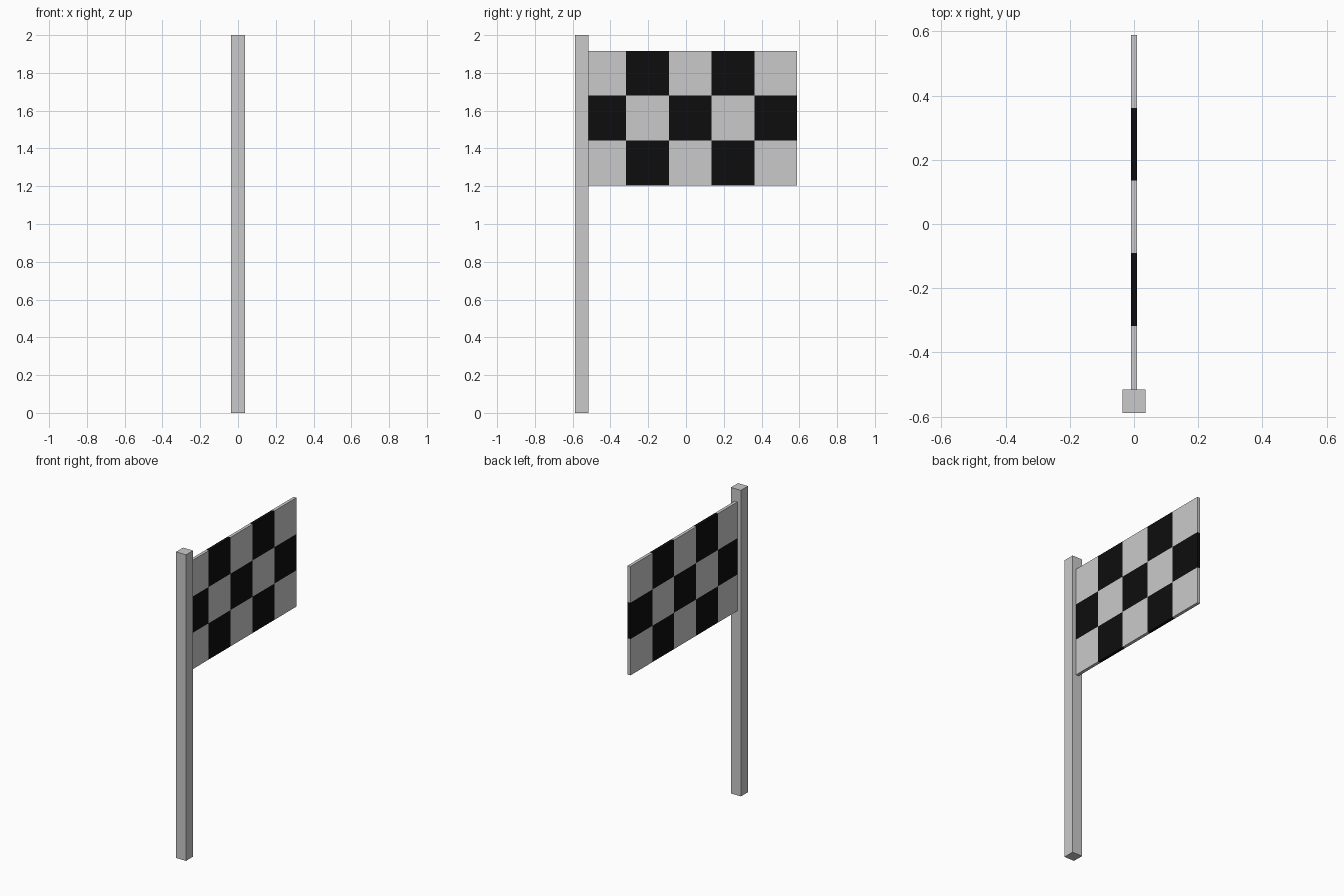
import bpy, bmesh
from mathutils import Matrix, Vector

if "Cube" in bpy.data.objects:
    bpy.data.objects.remove(bpy.data.objects["Cube"])


def material(name, value):
    mat = bpy.data.materials.new(name)
    mat.diffuse_color = (value, value, value, 1)
    mat.use_nodes = True
    mat.node_tree.nodes["Principled BSDF"].inputs["Base Color"].default_value = mat.diffuse_color
    return mat


def box(lo, hi):
    lo, hi = Vector(lo), Vector(hi)
    bm = bmesh.new()
    bmesh.ops.create_cube(bm, size=1, matrix=Matrix.Translation((lo + hi) / 2)
                          @ Matrix.Diagonal((hi - lo).to_4d()))
    return bm


def finish(bm, name, mats):
    mesh = bpy.data.meshes.new(name)
    bm.to_mesh(mesh)
    bm.free()
    for m in mats:
        mesh.materials.append(m)
    obj = bpy.data.objects.new(name, mesh)
    bpy.context.collection.objects.link(obj)
    return obj


grey = material("light_grey", 0.59)
black = material("black", 0.004)

# Square pole
finish(box((-0.036, -0.588, 0), (0.036, -0.515, 2)), "pole", [grey])

# Flag panel, its inner edge set into the pole
COLS, ROWS = 5, 3
Y0, Y1, Z0, Z1 = -0.543, 0.588, 1.205, 1.917
dy, dz = (Y1 - Y0) / COLS, (Z1 - Z0) / ROWS
flag = box((-0.01, Y0, Z0), (0.01, Y1, Z1))


def cut(point, normal):
    bmesh.ops.bisect_plane(flag, geom=flag.verts[:] + flag.edges[:] + flag.faces[:],
                           plane_co=point, plane_no=normal)


for i in range(1, COLS):
    cut((0, Y0 + i * dy, 0), (0, 1, 0))
for j in range(1, ROWS):
    cut((0, 0, Z0 + j * dz), (0, 0, 1))

# Checker colouring by cell, wrapping around the edges
for f in flag.faces:
    c = f.calc_center_median()
    col = min(max(int((c.y - Y0) / dy), 0), COLS - 1)
    row = min(max(int((c.z - Z0) / dz), 0), ROWS - 1)
    f.material_index = (col + row) % 2
finish(flag, "checkered_flag", [grey, black])
